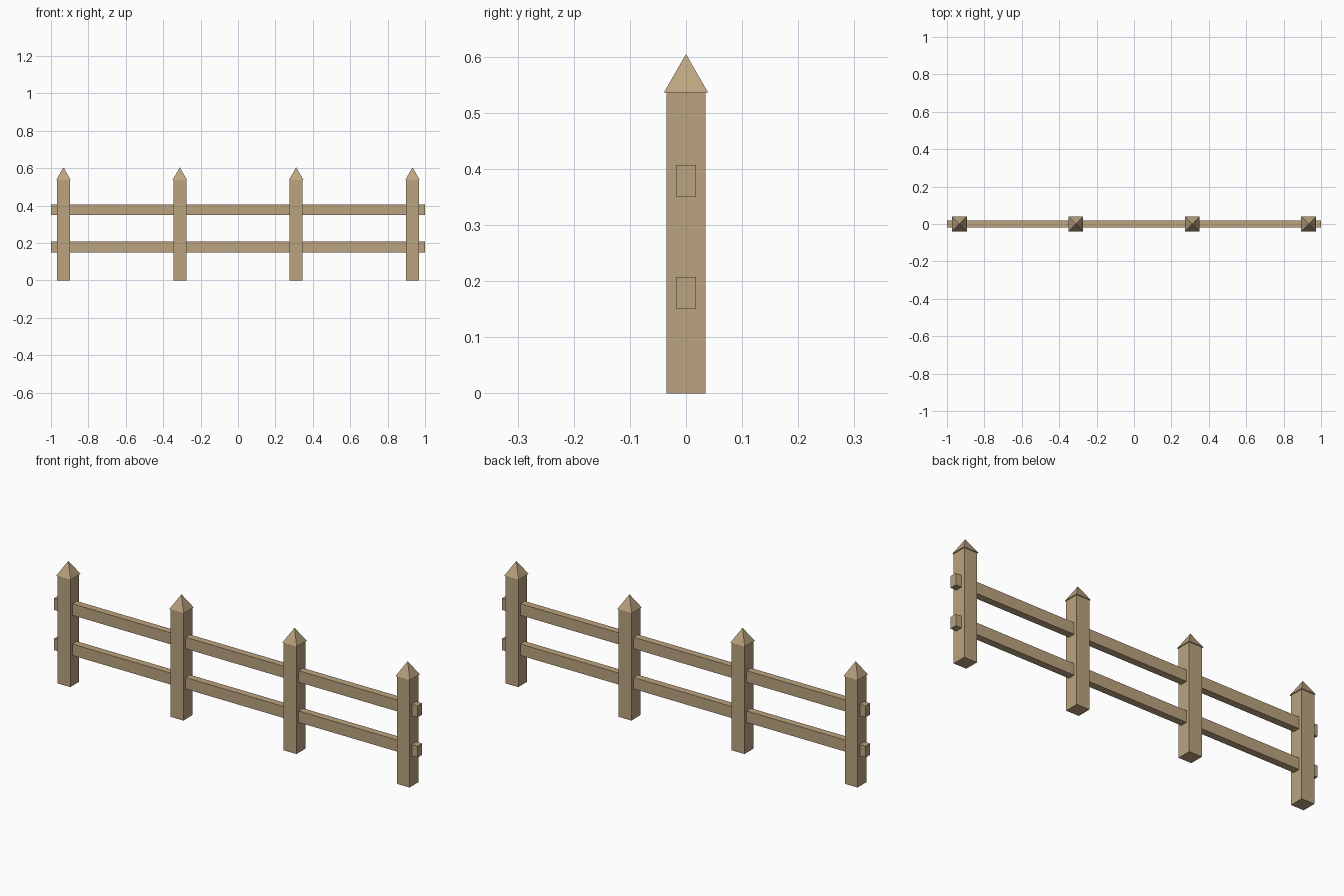
import bpy
import math

if "Cube" in bpy.data.objects:
    bpy.data.objects.remove(bpy.data.objects["Cube"], do_unlink=True)

wood = bpy.data.materials.new("tan_wood")
wood.use_nodes = True
color = (0.50, 0.37, 0.215, 1)
wood.diffuse_color = color
wood.node_tree.nodes["Principled BSDF"].inputs["Base Color"].default_value = color

POST_WIDTH, POST_HEIGHT = 0.07, 0.536
CAP_WIDTH, CAP_HEIGHT = 0.079, 0.069
RAIL_DEPTH, RAIL_HEIGHT = 0.035, 0.057


def finish(name):
    obj = bpy.context.object
    obj.name = name
    obj.data.materials.append(wood)
    bpy.ops.object.transform_apply(location=False, rotation=True, scale=True)


def box(name, size, center):
    bpy.ops.mesh.primitive_cube_add(size=1, location=center)
    bpy.context.object.scale = size
    finish(name)


def pyramid(name, width, height, center):
    # A four-sided cone turned so its sides align with the post
    bpy.ops.mesh.primitive_cone_add(vertices=4, radius1=width / math.sqrt(2),
                                    radius2=0, depth=height, location=center,
                                    rotation=(0, 0, math.pi / 4))
    finish(name)


# Four evenly spaced posts with pointed, slightly overhanging caps
for i in range(4):
    x = (i - 1.5) * 0.622
    box(f"post_{i + 1}", (POST_WIDTH, POST_WIDTH, POST_HEIGHT), (x, 0, POST_HEIGHT / 2))
    pyramid(f"post_cap_{i + 1}", CAP_WIDTH, CAP_HEIGHT, (x, 0, POST_HEIGHT + CAP_HEIGHT / 2))

# Two full-length rails running through the posts
for name, z in (("lower_rail", 0.179), ("upper_rail", 0.379)):
    box(name, (2, RAIL_DEPTH, RAIL_HEIGHT), (0, 0, z))
